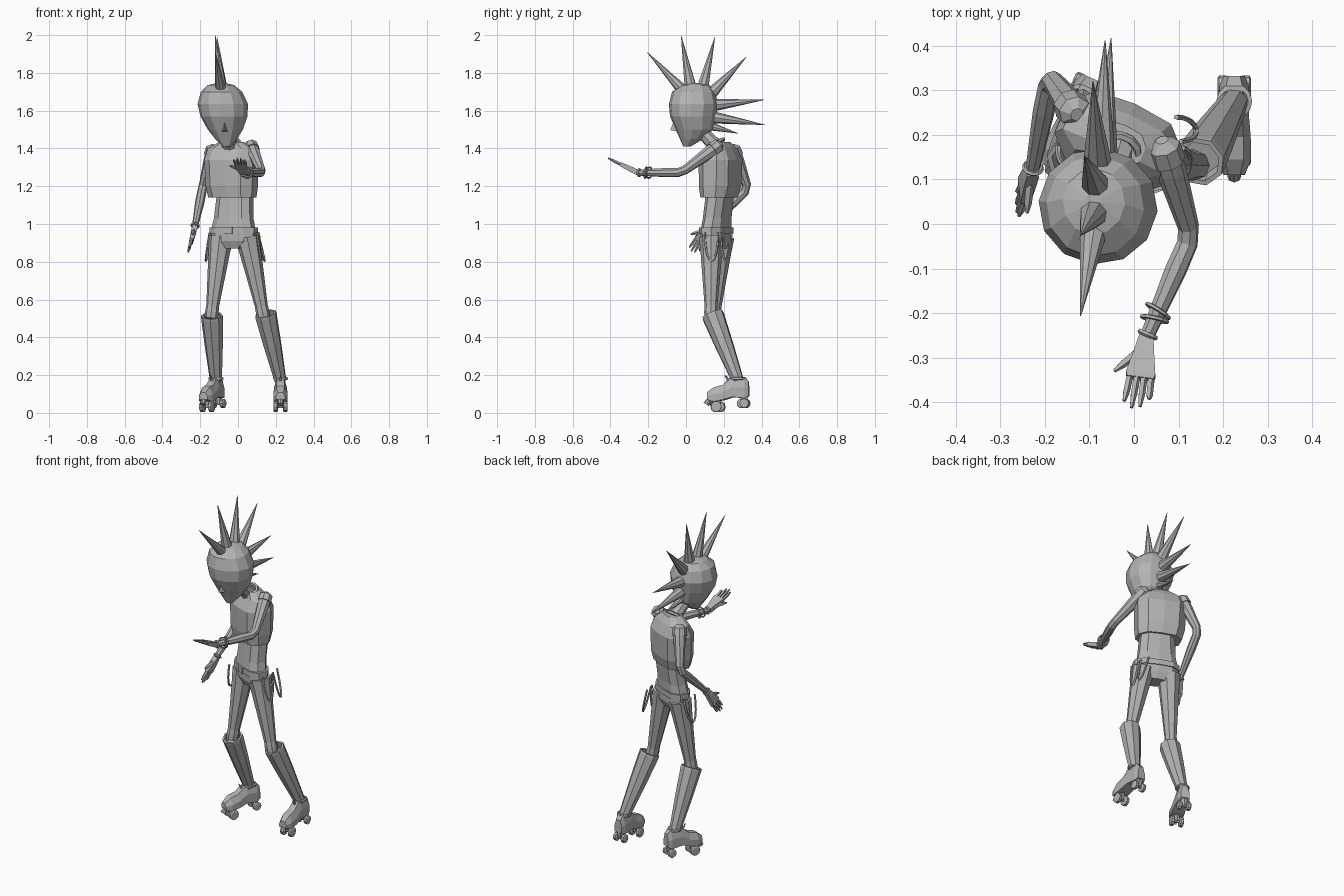
import bpy, bmesh, math
from mathutils import Vector as V, Matrix

cube = bpy.data.objects.get("Cube")
if cube:
    bpy.data.objects.remove(cube, do_unlink=True)

grey = bpy.data.materials.new("plain grey")
grey.use_nodes = True
COLOUR = (0.45, 0.45, 0.45, 1)
grey.diffuse_color = COLOUR
grey.node_tree.nodes["Principled BSDF"].inputs["Base Color"].default_value = COLOUR


def loft(name, rings, closed=False):
    """Skin a list of equal-sized vertex rings and cap the ends."""
    bm = bmesh.new()
    loops = [[bm.verts.new(p) for p in ring] for ring in rings]
    pairs = list(zip(loops, loops[1:])) + ([(loops[-1], loops[0])] if closed else [])
    for a, b in pairs:
        n = len(a)
        for i in range(n):
            j = (i + 1) % n
            bm.faces.new((a[i], a[j], b[j], b[i]))
    if not closed:
        bm.faces.new(loops[0])
        bm.faces.new(loops[-1])
    bmesh.ops.recalc_face_normals(bm, faces=bm.faces)
    mesh = bpy.data.meshes.new(name)
    bm.to_mesh(mesh)
    bm.free()
    mesh.materials.append(grey)
    obj = bpy.data.objects.new(name, mesh)
    bpy.context.collection.objects.link(obj)
    return obj


def tube(name, pts, radii, sides=6, axis=None, closed=False):
    """Tapered tube along a path, with rings square to the path."""
    pts = [V(p) for p in pts]
    n, quat, last, rings = len(pts), None, None, []
    for i, p in enumerate(pts):
        if axis:
            t = V(axis)
        elif closed:
            t = pts[(i + 1) % n] - pts[i - 1]
        else:
            t = pts[min(i + 1, n - 1)] - pts[max(i - 1, 0)]
        t = t.normalized()
        quat = last.rotation_difference(t) @ quat if last else t.to_track_quat('Z', 'Y')
        last = t
        r = radii[i] if isinstance(radii, (list, tuple)) else radii
        rings.append([p + quat @ V((r * math.cos(k * math.tau / sides),
                                    r * math.sin(k * math.tau / sides), 0))
                      for k in range(sides)])
    return loft(name, rings, closed)


def hoop(name, centre, axis, radius, thick, count=12):
    q = V(axis).to_track_quat('Z', 'Y')
    pts = [V(centre) + q @ V((radius * math.cos(a), radius * math.sin(a), 0))
           for a in (i * math.tau / count for i in range(count))]
    return tube(name, pts, thick, 5, closed=True)


def axes(yaw):
    """Sideways and forward directions for a part turned by yaw degrees."""
    a = math.radians(yaw)
    return V((math.cos(a), -math.sin(a), 0)), V((-math.sin(a), -math.cos(a), 0))


SIDE, FRONT = axes(24)


def slab(name, rows):
    """Stack of chamfered oblong rings: x, y, z, half width, half depth."""
    shape = ((1, .45), (.65, 1), (0, 1.1), (-.65, 1), (-1, .45),
             (-1, -.45), (-.65, -1), (0, -1.1), (.65, -1), (1, -.45))
    return loft(name, [[V((x, y, z)) + SIDE * w * u + FRONT * d * v for u, v in shape]
                       for x, y, z, w, d in rows])


# Torso, waist, belt and hips
slab("vest", [(-.03, .175, 1.14, .125, .072), (-.033, .18, 1.2, .135, .084),
              (-.035, .183, 1.34, .14, .086), (-.035, .187, 1.4, .125, .058),
              (-.035, .18, 1.435, .06, .04)])
slab("waist", [(-.025, .16, .97, .118, .055), (-.023, .165, 1.03, .104, .053),
               (-.015, .18, 1.16, .095, .055)])
slab("belt", [(-.022, .16, .95, .128, .062), (-.022, .16, .982, .128, .062)])
slab("hips", [(-.02, .16, .87, .06, .04), (-.02, .16, .91, .12, .056),
              (-.022, .16, .96, .122, .057)])
buckle = V((-.022, .16, .966)) + FRONT * .068
loft("buckle", [[buckle + FRONT * f + SIDE * a * .022 + V((0, 0, b * .018))
                 for a, b in ((1, 1), (-1, 1), (-1, -1), (1, -1))] for f in (-.004, .005)])

# Neck and collar
tube("neck", [(-.03, .185, 1.39), (-.045, .13, 1.44), (-.062, .075, 1.5)], [.045, .036, .036], 8)
hoop("collar", (-.036, .16, 1.425), (-.1, -.5, .8), .046, .01)


# Head: rings leaning and turned slightly
def lean(y, z):
    return .081 + .048 * y - .1 * z


def head_ring(z, y, hx, hy, n=12):
    s, f = axes(5)
    return [V((lean(y, z), y, z)) + s * hx * math.cos(a) + f * hy * math.sin(a)
            for a in (i * math.tau / n for i in range(n))]


loft("head", [head_ring(*r) for r in (
    (1.41, .005, .022, .02), (1.45, .03, .058, .062), (1.5, .045, .093, .1),
    (1.57, .037, .125, .122), (1.635, .04, .134, .131), (1.7, .04, .11, .114),
    (1.735, .05, .07, .074), (1.747, .05, .02, .02))])
nose_tip = V((lean(-.09, 1.5), -.082, 1.5))
loft("nose", [[V((lean(0, 1.5) + dx, y, z)) for dx, y, z in
               ((-.02, -.035, 1.487), (.02, -.035, 1.487), (0, -.06, 1.55))],
              [nose_tip + V(d) * .003 for d in ((-1, 0, -1), (1, 0, -1), (0, 0, 1))]])

# Mohawk spikes: base y, z then tip y, z
for i, (by, bz, ty, tz) in enumerate((
        (0, 1.69, -.206, 1.91), (.025, 1.72, -.026, 1.998), (.088, 1.72, .153, 1.99),
        (.132, 1.69, .32, 1.885), (.15, 1.63, .412, 1.657), (.14, 1.565, .417, 1.525),
        (.12, 1.52, .275, 1.48))):
    size = .024 if i == 6 else .033
    tube(f"hair_spike_{i + 1}", [(lean(by, bz), by, bz), (lean(ty, tz), ty, tz)], [size, .001], 8)


# Hands: palm, four fingers and a thumb
def hand(side, wrist, aim, thumb_dir, length):
    w, d = V(wrist), V(aim).normalized()
    t = V(thumb_dir)
    t = (t - d * t.dot(d)).normalized()
    n = d.cross(t)
    rows = ((0, .016, .014), (.2, .022, .014), (.52, .033, .011), (.58, .031, .009))
    loft(f"{side}_palm", [[w + d * length * k + t * a * hw + n * b * hd
                           for a, b in ((1, 1), (-1, 1), (-1, -1), (1, -1))]
                          for k, hw, hd in rows])
    for i in range(4):
        off = .024 - .016 * i
        reach = (.92, 1, .97, .85)[i]
        tube(f"{side}_finger_{i + 1}",
             [w + d * length * .54 + t * off, w + d * length * .8 + t * off * 1.1,
              w + d * length * reach + t * off * 1.15], [.0085, .008, .004], 5)
    tube(f"{side}_thumb", [w + d * length * .2 + t * .012, w + d * length * .42 + t * .045,
                           w + d * length * .52 + t * .06], [.011, .009, .004], 5)


# Arms
arms = {"left": [(.07, .165, 1.41), (.128, -.025, 1.272), (.028, -.255, 1.272)],
        "right": [(-.135, .255, 1.39), (-.188, .328, 1.188), (-.228, .12, .985)]}
for side, (s, e, w) in arms.items():
    s, e, w = V(s), V(e), V(w)
    tube(f"{side}_arm", [s, s.lerp(e, .25), s.lerp(e, .9), e.lerp(w, .08), e.lerp(w, .35), w],
         [.034, .034, .024, .024, .025, .016], 8)
    up = (s - e).normalized()
    tube(f"{side}_shoulder", [s + up * .03, s + up * .012, s - up * .03], [.015, .037, .04], 8)
    hoop(f"{side}_cuff", e.lerp(w, .97), w - e, .019, .006)
hand("left", arms["left"][2], (-.025, -.16, .078), (-1, 0, 0), .178)
hand("right", arms["right"][2], (-.036, -.085, -.135), (.1, -.85, .5), .163)
e, w = V(arms["left"][1]), V(arms["left"][2])
for i, k in enumerate((.74, .82)):
    hoop(f"bracelet_{i + 1}", e.lerp(w, k), (w - e) + V((.05 * (i * 2 - 1), 0, .03)), .029, .005)


# Roller skates: shoe sections run from heel to toe
def skate(side, x, y, yaw):
    s, f = axes(yaw)
    base = V((x, y, 0))

    def at(u, v, z):
        return base + f * u + s * v + V((0, 0, z))

    sections = ((-.057, .09, .165, .024), (-.035, .078, .19, .033), (.03, .085, .19, .033),
                (.08, .07, .148, .037), (.13, .06, .135, .038), (.165, .07, .108, .024))
    loft(f"{side}_shoe", [[at(u, h, lo), at(u, h, (lo + hi) / 2), at(u, h * .55, hi),
                           at(u, -h * .55, hi), at(u, -h, (lo + hi) / 2), at(u, -h, lo)]
                          for u, lo, hi, h in sections])
    for end, u, z, r in (("rear", -.033, .05, .025), ("front", .115, .032, .029)):
        tube(f"{side}_{end}_axle", [at(u, -.03, z), at(u, .03, z)], .008)
        tube(f"{side}_{end}_truck", [at(u, 0, z), at(u, 0, .095)], [.014, .024])
        for k in (-1, 1):
            tube(f"{side}_{end}_wheel_{k + 2}",
                 [at(u, k * v, z) for v in (.014, .018, .034, .038)],
                 [r * .75, r, r, r * .75], 10, axis=s)
    tube(f"{side}_toe_stop", [at(.15, 0, .075), at(.168, 0, .045)], [.012, .016], 8)
    tube(f"{side}_lace_spike", [at(.045, 0, .165), at(.07, 0, .2)], [.011, .001], 5)
    hoop(f"{side}_ankle_strap", at(0, 0, .182), (0, 0, 1), .034, .008)


# Legs: thigh, knee, hollow-topped boot, skate
legs = (("left", (.05, .135, .93), (.137, .132, .5), (.146, .14, .525), (.225, .275, .17), 0),
        ("right", (-.09, .19, .93), (-.142, .148, .5), (-.138, .143, .515), (-.117, .275, .17), 24))
for side, hip, knee, top, ankle, yaw in legs:
    h, k, t, a = V(hip), V(knee), V(top), V(ankle)
    tube(f"{side}_leg", [h, h.lerp(k, .2), h.lerp(k, .85), h.lerp(k, .92), k],
         [.066, .057, .034, .036, .034], 8)
    d = (a - t).normalized()
    tube(f"{side}_boot", [t + d * .04, t, t, t + d * .012, t.lerp(a, .45), a],
         [.042, .047, .058, .059, .049, .032], 8, axis=d)
    skate(side, a.x, a.y, yaw)

# Hanging chains at both hips
for name, start, end, out in (("left_chain", (.105, .185, .955), (.095, .24, .955), .04),
                              ("left_front_chain", (.1, .1, .955), (.11, .17, .955), .02),
                              ("right_chain", (-.15, .13, .955), (-.14, .22, .955), -.025)):
    a, b = V(start), V(end)
    pts = [a.lerp(b, (1 - math.cos(i * math.pi / 10)) / 2)
           + V((out, 0, -.15)) * math.sin(i * math.pi / 10) for i in range(11)]
    tube(name, pts, .006, 5)
